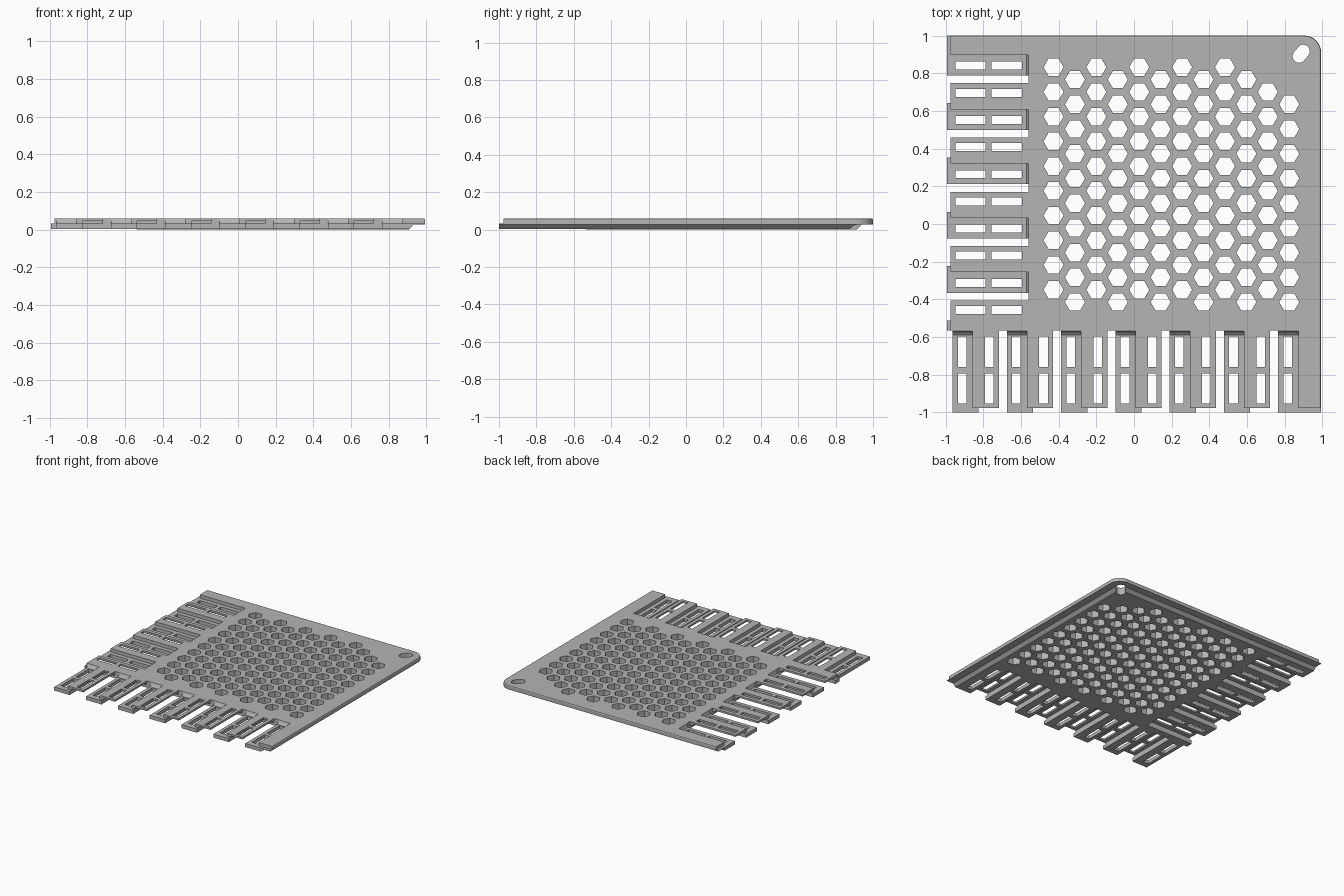
import bpy, bmesh, math
from mathutils import Vector

cube = bpy.data.objects.get("Cube")
if cube:
    bpy.data.objects.remove(cube)

grey = bpy.data.materials.new("plain grey")
grey.use_nodes = True
colour = (0.46, 0.46, 0.46, 1)
grey.diffuse_color = colour
grey.node_tree.nodes["Principled BSDF"].inputs["Base Color"].default_value = colour

PITCH, SPLIT, TOP = 0.288, 0.032, 0.06
RIGHT, BACK = 0.993, 1.0
ROOT_X, ROOT_Y = -0.559, -0.566


def loft(bm, rings):
    """Close a stack of (outline, z) rings into a solid."""
    loops = [[bm.verts.new((x, y, z)) for x, y in pts] for pts, z in rings]
    for a, b in zip(loops, loops[1:]):
        for i in range(len(a)):
            j = (i + 1) % len(a)
            bm.faces.new((a[i], a[j], b[j], b[i]))
    bm.faces.new(loops[0][::-1])
    bm.faces.new(loops[-1])


def rect(x0, x1, y0, y1):
    return [(x0, y0), (x1, y0), (x1, y1), (x0, y1)]


def box(bm, x0, x1, y0, y1, z0, z1):
    loft(bm, [(rect(x0, x1, y0, y1), z0), (rect(x0, x1, y0, y1), z1)])


def finish(name, bm, helper=False):
    bmesh.ops.recalc_face_normals(bm, faces=bm.faces)
    me = bpy.data.meshes.new(name)
    bm.to_mesh(me)
    bm.free()
    me.materials.append(grey)
    ob = bpy.data.objects.new(name, me)
    bpy.context.collection.objects.link(ob)
    ob.hide_render = helper
    if helper:
        ob.display_type = 'WIRE'
        ob.hide_viewport = True
    return ob


def cut(ob, cutter):
    mod = ob.modifiers.new("cut", 'BOOLEAN')
    mod.operation, mod.solver, mod.object = 'DIFFERENCE', 'EXACT', cutter


def arc(cx, cy, r, start, end, n=8):
    angles = [math.radians(start + (end - start) * i / n) for i in range(n + 1)]
    return [(cx + r * math.cos(a), cy + r * math.sin(a)) for a in angles]


def comb(first_x, tip, strip, top, e):
    """Plate outline with fingers on the front and left, rounded back right corner."""
    tx, ty = tip
    pts = [(tx, ROOT_Y)]
    for k in range(7):
        x = first_x + k * PITCH
        pts += [(x, ROOT_Y), (x, ty)]
        pts += [(x + 0.139, ty), (x + 0.139, ROOT_Y)] if k < 6 else [(RIGHT - e, ty)]
    r = max(0.09 - e, 0.02)
    pts += arc(RIGHT - e - r, BACK - e - r, r, 0, 90)
    pts += [(tx, BACK - e), (tx, strip), (ROOT_X, strip)]
    for k in range(5):
        y, low = top - k * PITCH, strip - (k + 1) * PITCH
        pts += [(ROOT_X, y), (tx, y)]
        if k < 4:
            pts += [(tx, low), (ROOT_X, low)]
    return pts


# Hexagonal vents, finger slots and hanging hole
bm = bmesh.new()
for col in range(12):
    for row in range(10):
        if row == 0 and col >= 10:
            continue
        x = -0.427 + col * 0.1137
        y = 0.832 - row * 0.1312 - (col % 2) * 0.0656
        hexagon = arc(x, y, 0.053, 0, 300, 5)
        loft(bm, [(hexagon, -0.1), (hexagon, 0.2)])
for k in range(10):
    y = 0.840 - k * PITCH / 2
    for x in (-0.948, -0.755):
        box(bm, x, x + 0.16, y - 0.021, y + 0.021, -0.1, 0.2)
for k in range(13):
    x = -0.912 + k * PITCH / 2
    for y in (-0.758, -0.952):
        box(bm, x - 0.023, x + 0.023, y, y + 0.16, -0.1, 0.2)
capsule = arc(0.898, 0.917, 0.035, -45, 135) + arc(0.876, 0.89, 0.035, 135, 315)
loft(bm, [(capsule, -0.1), (capsule, 0.2)])
holes = finish("hole_cutter", bm, True)

# Undercuts that thin the upper fingers
bm = bmesh.new()
for k in range(6):
    x = -0.824 + k * PITCH
    box(bm, x, x + 0.12, -1.05, -0.585, 0.01, 0.045)
for k in range(5):
    y = 0.641 - k * PITCH
    box(bm, -1.05, -0.585, y, y + 0.12, 0.01, 0.045)
undercut = finish("undercut_cutter", bm, True)


# Lower layer with chamfered, set back outer edges
def lower(e):
    return comb(-0.963, (-0.993, -1.0), 0.787, 0.641, e)


bm = bmesh.new()
loft(bm, [(lower(0.085), 0.003), (lower(0.06), 0.027), (lower(0), 0.027), (lower(0), SPLIT)])
cut(finish("lower_plate", bm), holes)


# Upper layer with softened rim
def upper(e):
    return comb(-0.856, (-0.973, -0.976), 0.896, 0.747, e)


bm = bmesh.new()
loft(bm, [(upper(0), SPLIT), (upper(0), 0.052), (upper(0.003), 0.058), (upper(0.01), TOP)])
upper_plate = finish("upper_plate", bm)
cut(upper_plate, undercut)
cut(upper_plate, holes)

# Raised pad under the vented area
bm = bmesh.new()
r, lo, hx, hy = 0.03, -0.535, RIGHT - 0.085, BACK - 0.085
pad = (arc(lo + r, lo + r, r, 180, 270) + [(hx, lo)]
       + arc(hx - r, hy - r, r, 0, 90) + [(lo, hy)])
loft(bm, [(pad, 0), (pad, 0.003)])
cut(finish("bottom_pad", bm), holes)

# Sloped roots at the back of each finger recess
bm = bmesh.new()
for k in range(7):
    x = -0.963 + k * PITCH
    loft(bm, [(rect(x, x + 0.107, ROOT_Y - 0.022, ROOT_Y), SPLIT),
              (rect(x, x + 0.107, ROOT_Y - 0.012, ROOT_Y), 0.04),
              (rect(x, x + 0.107, ROOT_Y - 0.002, ROOT_Y), TOP)])
for k in range(5):
    y = 0.787 - k * PITCH
    loft(bm, [(rect(ROOT_X - 0.012, ROOT_X, y, y + 0.109), SPLIT),
              (rect(ROOT_X - 0.002, ROOT_X, y, y + 0.109), TOP)])
finish("finger_roots", bm)
